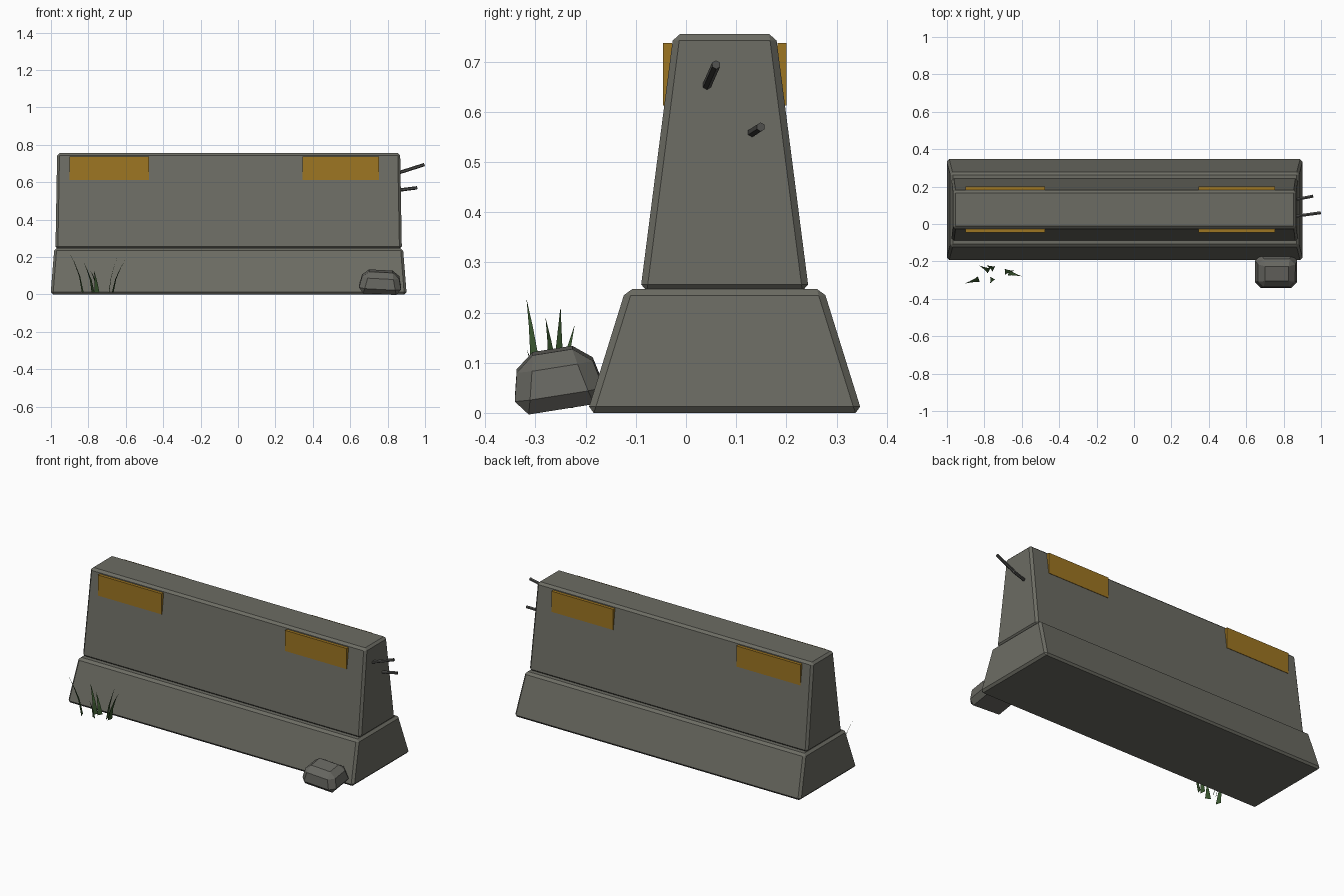
import bpy, bmesh
from math import radians
from mathutils import Vector

cube = bpy.data.objects.get("Cube")
if cube:
    bpy.data.objects.remove(cube, do_unlink=True)


def material(name, color):
    m = bpy.data.materials.new(name)
    m.use_nodes = True
    m.diffuse_color = (*color, 1)
    bsdf = next(n for n in m.node_tree.nodes if n.type == 'BSDF_PRINCIPLED')
    bsdf.inputs["Base Color"].default_value = (*color, 1)
    bsdf.inputs["Roughness"].default_value = 0.9
    return m


concrete = material("concrete grey", (0.15, 0.15, 0.126))
stone = material("stone grey", (0.135, 0.134, 0.118))
amber = material("amber reflector", (0.34, 0.18, 0.016))
steel = material("dark steel", (0.08, 0.08, 0.075))
green = material("grass green", (0.04, 0.09, 0.027))


def add_object(name, bm, mat, bevel=0):
    mesh = bpy.data.meshes.new(name)
    bm.to_mesh(mesh)
    bm.free()
    mesh.materials.append(mat)
    ob = bpy.data.objects.new(name, mesh)
    bpy.context.collection.objects.link(ob)
    if bevel:
        mod = ob.modifiers.new("Chamfer", 'BEVEL')
        mod.width = bevel
        mod.segments = 1
        mod.limit_method = 'NONE'
    return ob


def frustum(name, center, low, high, z0, z1, mat, bevel=0):
    """Box with half sizes low at z0 tapering to half sizes high at z1."""
    bm = bmesh.new()
    bmesh.ops.create_cube(bm, size=2)
    for v in bm.verts:
        half, z = (high, z1) if v.co.z > 0 else (low, z0)
        v.co = (v.co.x * half[0], v.co.y * half[1], z)
    ob = add_object(name, bm, mat, bevel)
    ob.location = center
    return ob


# Barrier body: wide foot and tapered wall
CX, CY = -0.05, 0.077
frustum("barrier_foot", (CX, CY, 0), (0.952, 0.274), (0.932, 0.197),
        0, 0.247, concrete, 0.013)
frustum("barrier_wall", (CX, CY, 0), (0.926, 0.168), (0.917, 0.102),
        0.243, 0.755, concrete, 0.013)

# Reflector plates, a pair on each long face
for side, y in (("front", -0.037), ("back", 0.191)):
    for hand, x0, x1 in (("right", -0.90, -0.475), ("left", 0.345, 0.755)):
        half = ((x1 - x0) / 2, 0.009)
        frustum(f"{side}_{hand}_reflector", ((x0 + x1) / 2, y, 0),
                half, half, 0.613, 0.737, amber)


# Reinforcing bars sticking out of the left end
def bar(name, start, end, radius):
    start, end = Vector(start), Vector(end)
    bm = bmesh.new()
    bmesh.ops.create_cone(bm, cap_ends=True, segments=6, radius1=radius,
                          radius2=radius, depth=(end - start).length)
    ob = add_object(name, bm, steel)
    ob.location = (start + end) / 2
    ob.rotation_euler = (end - start).to_track_quat('Z', 'Y').to_euler()


bar("upper_rebar", (0.82, 0.035, 0.638), (0.996, 0.06, 0.694), 0.009)
bar("lower_rebar", (0.80, 0.118, 0.550), (0.957, 0.149, 0.57), 0.009)

# Chipped rock leaning against the foot
rock = frustum("rock", (0.761, -0.257, 0.066), (0.119, 0.096), (0.093, 0.07),
               -0.055, 0.059, stone, 0.03)
rock.rotation_euler = (radians(9), radians(3), 0)


# Grass blades: tapered strips that bend outward to a point
def blade(name, base, tip, width):
    base, tip = Vector(base), Vector(tip)
    flat = Vector((tip.x - base.x, tip.y - base.y, 0))
    across = Vector((-flat.y, flat.x, 0)).normalized() * width / 2
    bm = bmesh.new()
    rows = []
    for t in (0, 0.4, 0.75):
        p = base + flat * t ** 1.6
        p.z = base.z + (tip.z - base.z) * t
        rows.append([bm.verts.new(p + across * (1 - t) * s) for s in (-1, 1)])
    for a, b in zip(rows, rows[1:]):
        bm.faces.new((a[0], a[1], b[1], b[0]))
    bm.faces.new((*rows[-1], bm.verts.new(tip)))
    add_object(name, bm, green)


blades = [
    ((-0.83, -0.295, 0.01), (-0.903, -0.318, 0.228)),
    ((-0.775, -0.25, 0.01), (-0.827, -0.222, 0.175)),
    ((-0.755, -0.29, 0.01), (-0.77, -0.318, 0.128)),
    ((-0.75, -0.24, 0.01), (-0.79, -0.22, 0.13)),
    ((-0.69, -0.255, 0.01), (-0.64, -0.25, 0.213)),
    ((-0.67, -0.26, 0.01), (-0.60, -0.28, 0.19)),
]
for i, (base, tip) in enumerate(blades, 1):
    blade(f"grass_blade_{i}", base, tip, 0.032)
